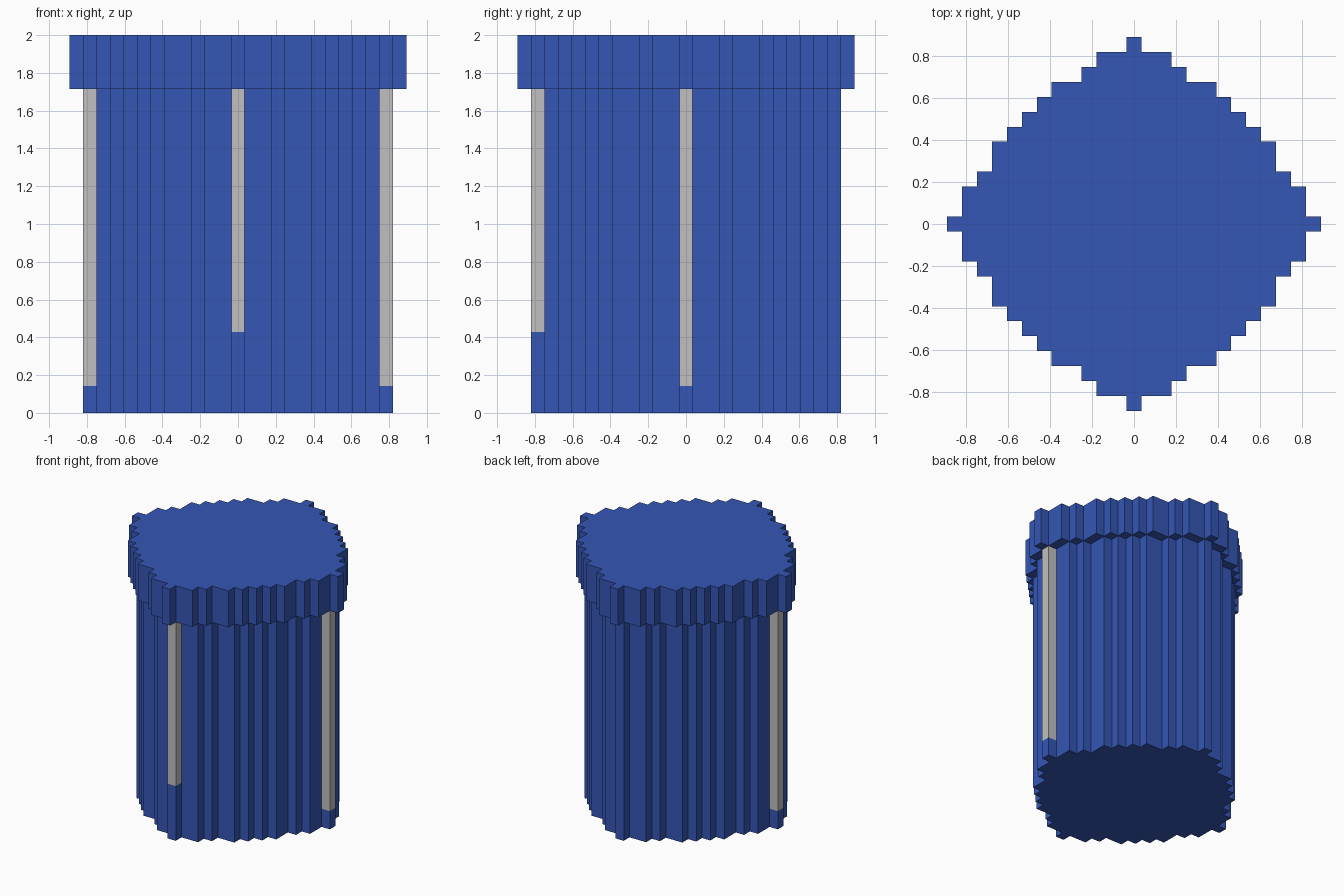
import bpy
import bmesh

cube = bpy.data.objects.get("Cube")
if cube:
    bpy.data.objects.remove(cube, do_unlink=True)

U = 2 / 28  # size of one block cell


def make_material(name, rgb):
    mat = bpy.data.materials.new(name)
    mat.use_nodes = True
    mat.diffuse_color = (*rgb, 1)
    mat.node_tree.nodes["Principled BSDF"].inputs["Base Color"].default_value = (*rgb, 1)
    return mat


BLUE = make_material("blue", (0.035, 0.095, 0.462))
GREY = make_material("light grey", (0.527, 0.527, 0.527))


def stepped_outline(reach):
    """Closed blocky outline; reach[j] is how many cells row j extends from the centre."""
    n = len(reach) - 1
    right = [(reach[n] + 0.5, -n - 0.5)]
    for j in range(-n + 1, n + 1):
        before, now = reach[abs(j - 1)], reach[abs(j)]
        if before != now:
            right += [(before + 0.5, j - 0.5), (now + 0.5, j - 0.5)]
    right.append((reach[n] + 0.5, n + 0.5))
    return right + [(-x, y) for x, y in reversed(right)]


def stepped_prism(reach, z0, z1):
    """Extrude the outline between two heights, measured in cells."""
    bm = bmesh.new()
    pts = stepped_outline(reach)
    low = [bm.verts.new((x * U, y * U, z0 * U)) for x, y in pts]
    high = [bm.verts.new((x * U, y * U, z1 * U)) for x, y in pts]
    bm.faces.new(high)
    bm.faces.new(low[::-1])
    for i in range(len(pts)):
        k = (i + 1) % len(pts)
        bm.faces.new((low[i], low[k], high[k], high[i]))
    return bm


def finish(bm, name, materials):
    mesh = bpy.data.meshes.new(name)
    bm.to_mesh(mesh)
    bm.free()
    for mat in materials:
        mesh.materials.append(mat)
    obj = bpy.data.objects.new(name, mesh)
    bpy.context.collection.objects.link(obj)


# Lid: one cell wider than the body all round
finish(stepped_prism([12, 11, 11, 10, 9, 9, 8, 7, 6, 5, 3, 2, 0], 24, 28), "lid", [BLUE])

# Body: ribs at the front and both sides carry grey stripes
body = stepped_prism([11, 10, 10, 9, 8, 8, 7, 6, 5, 3, 2, 0], 0, 24)
for dx, dy, start in [(0, -1, 6), (1, 0, 2), (-1, 0, 2)]:
    def rib_faces():
        return [f for f in body.faces if abs(f.normal.z) < 0.5
                and f.calc_center_median().x * dx + f.calc_center_median().y * dy > 10.8 * U]

    body.normal_update()
    faces = rib_faces()
    geom = faces + list({e for f in faces for e in f.edges}) + list({v for f in faces for v in f.verts})
    bmesh.ops.bisect_plane(body, geom=geom, plane_co=(0, 0, start * U), plane_no=(0, 0, 1))
    body.normal_update()
    for f in rib_faces():
        if f.calc_center_median().z > start * U:
            f.material_index = 1
finish(body, "body", [BLUE, GREY])
